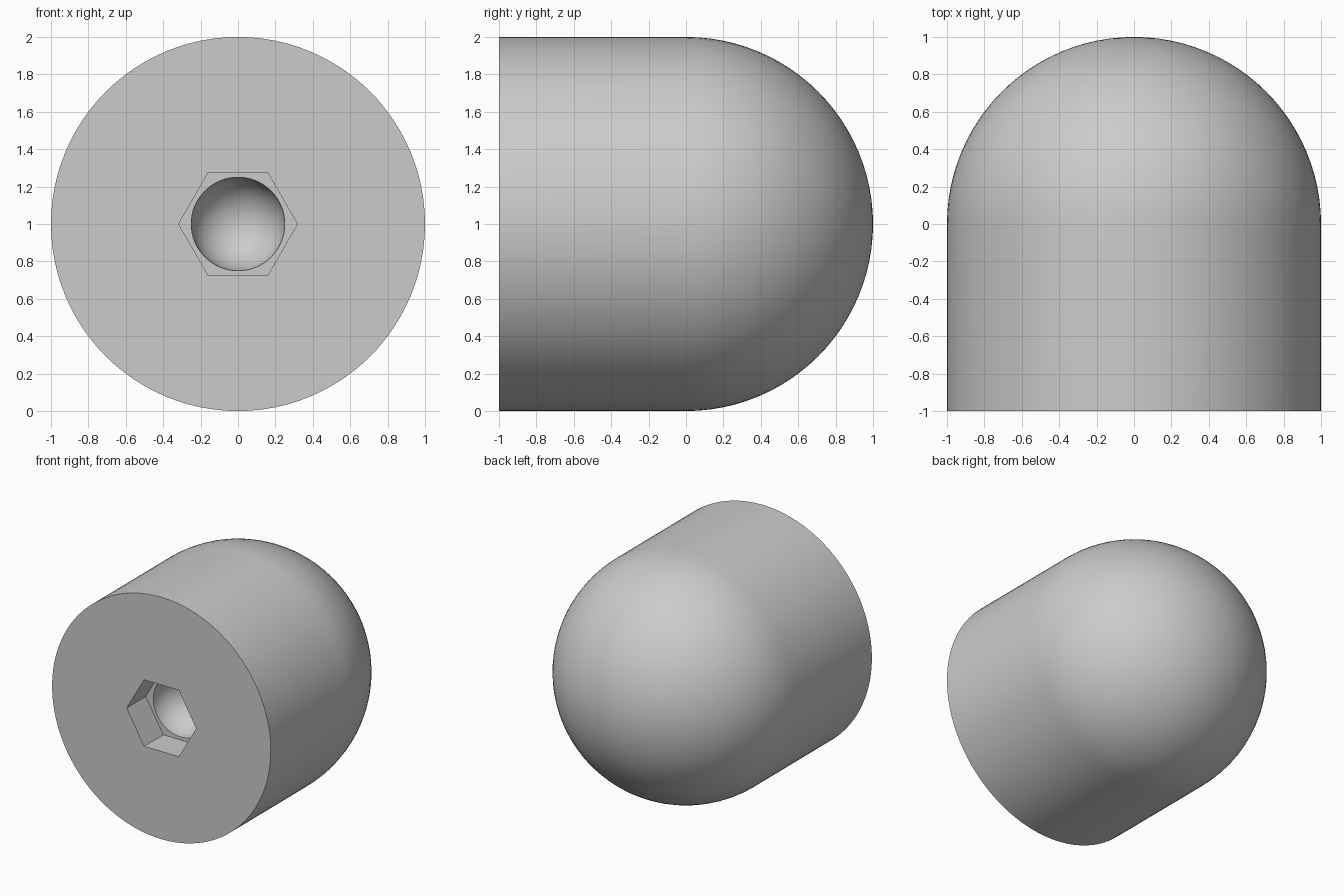
import bpy, bmesh, math
from mathutils import Matrix, Vector

if "Cube" in bpy.data.objects:
    bpy.data.objects.remove(bpy.data.objects["Cube"], do_unlink=True)

SEGMENTS = 96
AXIS_HEIGHT = 1.0

grey = bpy.data.materials.new("light grey")
grey.use_nodes = True
colour = (0.6, 0.6, 0.6, 1)
grey.diffuse_color = colour
grey.node_tree.nodes["Principled BSDF"].inputs["Base Color"].default_value = colour


def lathe(name, profile, steps):
    """Revolve (radius, y) points around the horizontal y axis."""
    bm = bmesh.new()
    verts = [bm.verts.new((r, y, 0)) for r, y in profile]
    edges = [bm.edges.new(pair) for pair in zip(verts, verts[1:])]
    bmesh.ops.spin(bm, geom=verts + edges, cent=(0, 0, 0), axis=(0, 1, 0),
                   angle=math.tau, steps=steps)
    bmesh.ops.remove_doubles(bm, verts=bm.verts, dist=1e-5)
    # Merge the flat end into one face
    bmesh.ops.dissolve_limit(bm, angle_limit=0.001, verts=bm.verts, edges=bm.edges)
    bmesh.ops.recalc_face_normals(bm, faces=bm.faces)
    bmesh.ops.transform(bm, matrix=Matrix.Translation(Vector((0, 0, AXIS_HEIGHT))),
                        verts=bm.verts)
    mesh = bpy.data.meshes.new(name)
    bm.to_mesh(mesh)
    bm.free()
    mesh.materials.append(grey)
    obj = bpy.data.objects.new(name, mesh)
    bpy.context.collection.objects.link(obj)
    return obj


def dome(radius, y, steps):
    """Quarter arc from the rim to the pole."""
    angles = [i * math.pi / 2 / steps for i in range(steps + 1)]
    return [(radius * math.cos(a), y + radius * math.sin(a)) for a in angles]


# Round-ended body
body = lathe("domed_body", [(0, -1), (1, -1)] + dome(1, 0, 24), SEGMENTS)

# Hexagonal pocket, then a round-bottomed recess in its floor
hex_radius = 0.55 / math.sqrt(3)
hex_cutter = lathe("hex_pocket_cutter",
                   [(0, -1.2), (hex_radius, -1.2), (hex_radius, -0.75), (0, -0.75)], 6)
bore_cutter = lathe("round_recess_cutter",
                    [(0, -0.9), (0.25, -0.9)] + dome(0.25, -0.75, 16), 64)

bpy.context.view_layer.objects.active = body
for cutter in (hex_cutter, bore_cutter):
    cut = body.modifiers.new(cutter.name, "BOOLEAN")
    cut.operation = "DIFFERENCE"
    cut.solver = "EXACT"
    cut.object = cutter
    bpy.ops.object.modifier_apply(modifier=cut.name)
    bpy.data.objects.remove(cutter, do_unlink=True)

# Smooth curves, crisp rims
bpy.ops.object.select_all(action="DESELECT")
body.select_set(True)
bpy.ops.object.shade_smooth_by_angle(angle=math.radians(30))
